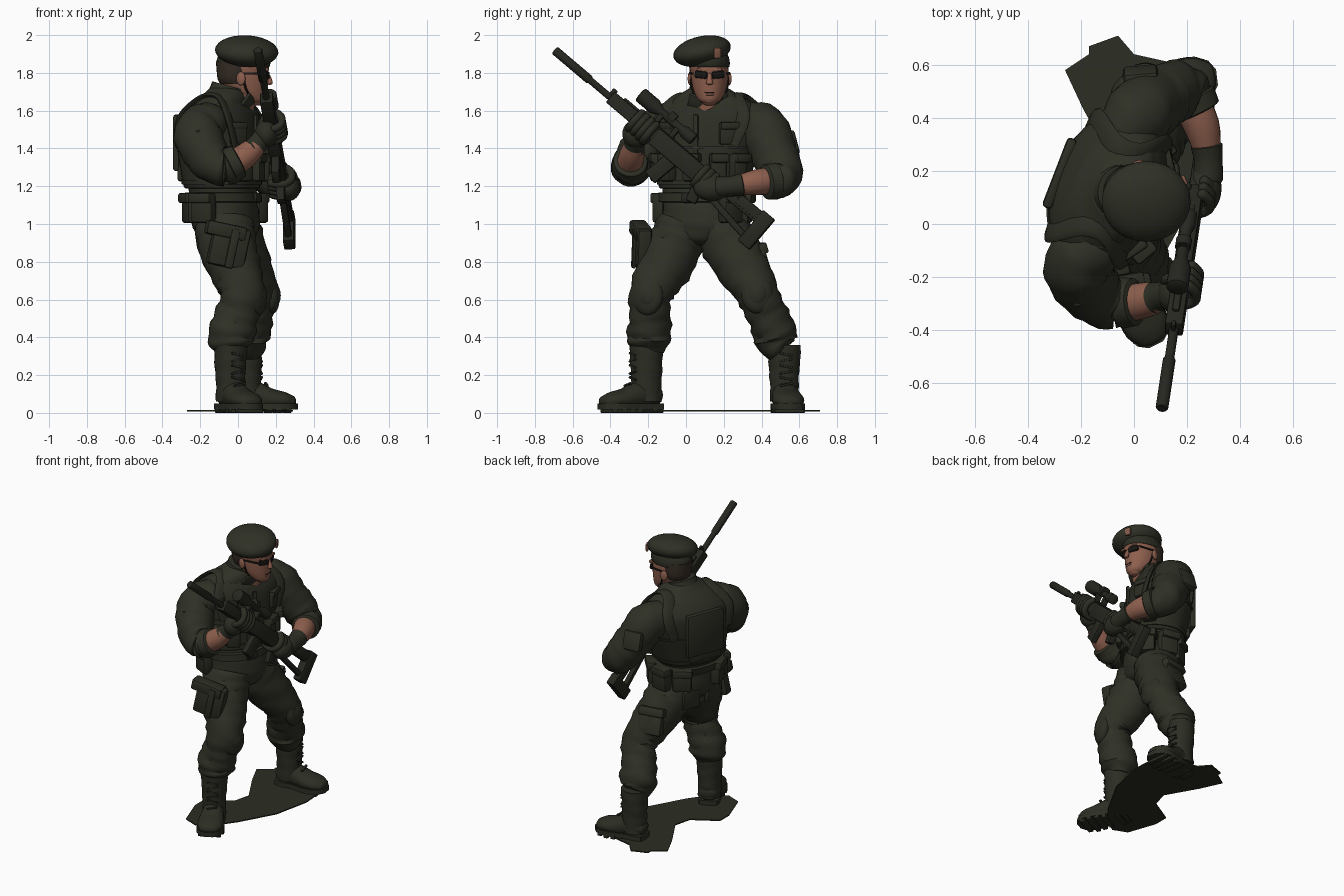
import bpy, bmesh, math
from mathutils import Vector, Matrix

def material(name, rgb):
    m = bpy.data.materials.new(name)
    m.diffuse_color = (*rgb, 1)
    return m
CLOTH = material("olive_cloth", (0.028, 0.030, 0.019))
GEAR = material("dark_olive_gear", (0.025, 0.027, 0.017))
GUN = material("gunmetal", (0.019, 0.020, 0.014))
SKIN = material("skin", (0.27, 0.115, 0.075))
DARK = material("black", (0.009, 0.008, 0.007))
HAIR = material("dark_hair", (0.035, 0.024, 0.017))
BADGE = material("badge_copper", (0.22, 0.10, 0.065))

def finish(name, bm, mat):
    bmesh.ops.recalc_face_normals(bm, faces=bm.faces[:])
    me = bpy.data.meshes.new(name)
    bm.to_mesh(me)
    bm.free()
    me.materials.append(mat)
    ob = bpy.data.objects.new(name, me)
    bpy.context.collection.objects.link(ob)
    return ob

def at(loc, yaw=0, tilt=0, roll=0):
    r = [Matrix.Rotation(math.radians(a), 4, x) for a, x in ((yaw, 'Z'), (tilt, 'Y'), (roll, 'X'))]
    return Matrix.Translation(loc) @ r[0] @ r[1] @ r[2]

def box(name, m, size, mat, bevel=0.012):
    bm = bmesh.new()
    bmesh.ops.create_cube(bm, size=1)
    bmesh.ops.scale(bm, vec=size, verts=bm.verts[:])
    bmesh.ops.bevel(bm, geom=bm.edges[:], offset=min(bevel, min(size) * .4), segments=2, profile=.5, affect='EDGES')
    bmesh.ops.transform(bm, matrix=m, verts=bm.verts[:])
    return finish(name, bm, mat)

def ball(name, m, radii, mat):
    bm = bmesh.new()
    bmesh.ops.create_uvsphere(bm, u_segments=28, v_segments=16, radius=1)
    bmesh.ops.scale(bm, vec=radii, verts=bm.verts[:])
    bmesh.ops.transform(bm, matrix=m, verts=bm.verts[:])
    return finish(name, bm, mat)

def prism(name, pts, z0, z1, mat):
    bm = bmesh.new()
    f = bm.faces.new([bm.verts.new((x, y, z0)) for x, y in pts])
    g = bmesh.ops.extrude_face_region(bm, geom=[f])['geom']
    bmesh.ops.translate(bm, vec=(0, 0, z1 - z0), verts=[v for v in g if isinstance(v, bmesh.types.BMVert)])
    return finish(name, bm, mat)

def power(c, p):
    return math.copysign(abs(c) ** p, c)

def loft(name, rows, mat, side=(0, 1, 0), n=24, sub=4, fold=0, dome=(0, 0), flat=False, pw=1):
    """Smooth tube through rows of (x, y, z, radius along side, other radius)."""
    rows = [Vector(tuple(r) if len(r) == 5 else (*r, r[3])) for r in rows]
    S, pts = Vector(side), []
    for i in range(len(rows) - 1):
        p0, p1, p2, p3 = (rows[min(max(k, 0), len(rows) - 1)] for k in (i - 1, i, i + 1, i + 2))
        for k in range(sub + (i == len(rows) - 2)):
            t = k / sub
            pts.append(.5 * (2 * p1 + (p2 - p0) * t + (2 * p0 - 5 * p1 + 4 * p2 - p3) * t * t
                             + (3 * p1 - p0 - 3 * p2 + p3) * t ** 3))
    c = [Vector(p[:3]) for p in pts]
    rings, run = [], 0
    for i, p in enumerate(pts):
        t = Vector((0, 0, 1)) if flat else (c[min(i + 1, len(c) - 1)] - c[max(i - 1, 0)]).normalized()
        run += (c[i] - c[i - 1]).length if i else 0
        rings.append((c[i], p[3], p[4], t, run))
    def cap(ring, sign, d):
        q, a, b, t, r = ring
        out = []
        for ang in (25, 48, 68, 84):
            s, k = math.sin(math.radians(ang)), math.cos(math.radians(ang))
            out.append((q + t * sign * d * min(a, b) * s, a * k, b * k, t, r))
        return out
    head = cap(rings[0], -1, dome[0])[::-1] if dome[0] else []
    tail = cap(rings[-1], 1, dome[1]) if dome[1] else []
    bm, loops = bmesh.new(), []
    for q, a, b, t, r in head + rings + tail:
        u = (S - t * S.dot(t)).normalized()
        v = t.cross(u)
        loop = []
        for k in range(n):
            th = 2 * math.pi * k / n
            w = fold * (math.sin(75 * r + 2 * math.sin(th + 1)) + .6 * math.sin(35 * r + 3 * th))
            loop.append(bm.verts.new(q + u * (a + w) * power(math.cos(th), pw) + v * (b + w) * power(math.sin(th), pw)))
        loops.append(loop)
    for A, B in zip(loops, loops[1:]):
        for k in range(n):
            bm.faces.new((A[k], A[(k + 1) % n], B[(k + 1) % n], B[k]))
    bm.faces.new(loops[0])
    bm.faces.new(loops[-1])
    return finish(name, bm, mat)

# Torso: rows of height, centre, half width, half depth, twisted to its right
S, F, PW = Vector((.36, .933, 0)), Vector((.933, -.36, 0)), .88
T = [(.885, -.05, .09, .06, .08), (.92, -.055, .085, .14, .14), (1.0, -.065, .08, .205, .17), (1.1, -.07, .08, .20, .165),
     (1.2, -.085, .09, .215, .17), (1.35, -.095, .11, .248, .185), (1.5, -.10, .13, .275, .19),
     (1.58, -.095, .135, .275, .172), (1.64, -.08, .13, .225, .14), (1.69, -.062, .122, .15, .112), (1.72, -.055, .12, .10, .09)]
def trow(z, off=0):
    for a, b in zip(T, T[1:]):
        if a[0] <= z <= b[0]:
            k = (z - a[0]) / (b[0] - a[0])
            r = [p + (q - p) * k for p, q in zip(a, b)]
            return (r[1], r[2], z, r[3] + off, r[4] + off)
def on(ang, z, off=0):
    x, y, z, w, d = trow(z, off)
    a = math.radians(ang)
    return Vector((x, y, z)) + F * d * power(math.cos(a), PW) + S * w * power(math.sin(a), PW)
def pouch(name, ang, z, size, off=.02, mat=GEAR):
    yaw = ang - 21
    box(name, at(on(ang, z, off), yaw), size, mat, .016)
    box(name + "_flap", at(on(ang, z + size[2] * .33, off + .004), yaw), (size[0] + .010, size[1] + .008, size[2] * .34), mat)
loft("shirt_and_hips", [trow(r[0]) for r in T], CLOTH, S, 40, fold=.002, flat=True, pw=PW)
loft("vest", [trow(z, o) for z, o in ((1.19, .005), (1.2, .02), (1.3, .02), (1.42, .02), (1.54, .018), (1.6, .012), (1.64, 0))],
     GEAR, S, 40, flat=True, pw=PW)
for z, h in ((1.22, .012), (1.405, .008)):
    loft("vest_band", [trow(z - h, .02), trow(z - h, .028), trow(z + h, .028), trow(z + h, .02)], GEAR, S, 40, 1, flat=True, pw=PW)
loft("belt", [trow(z, o) for z, o in ((1.115, .01), (1.118, .024), (1.165, .024), (1.168, .01))], GEAR, S, 40, 1, flat=True, pw=PW)
box("belt_buckle", at(on(0, 1.14, .025), -21), (.025, .08, .055), GUN)
box("vest_zip", at(on(0, 1.47, .02), -21), (.02, .03, .22), GEAR)
box("vest_back_panel", at(on(180, 1.43, .008), 159), (.04, .28, .30), GEAR, .015)
box("vest_back_flap", at(on(180, 1.27, .012), 159), (.035, .24, .09), GEAR, .015)
for a in (-58, -29, 0, 29, 58):
    pouch("vest_pouch", a, 1.30, (.06, .09, .15), .03)
for a in (-35, 35):
    pouch("chest_pocket", a, 1.48, (.03, .11, .12), .016)
for a in (-97, -142, 142, 100, 62):
    pouch("belt_pouch", a, 1.085, (.07, .125, .16), .008 if abs(a) > 110 else .03)
for s in (-1, 1):
    mid = Vector((-.085, .13, 0)) + S * s * .16
    path = [on(s * 40, 1.42, .018), on(s * 48, 1.56, .02), mid + F * .05 + Vector((0, 0, 1.668)),
            mid - F * .05 + Vector((0, 0, 1.672)), on(180 - s * 48, 1.56, .02), on(180 - s * 42, 1.42, .016)]
    loft("shoulder_strap", [(*p, .045, .014) for p in path], GEAR, S, 12)

# Collar, neck and head
loft("collar", [(-.085, .12, 1.62, .13, .115), (-.06, .12, 1.68, .11, .10), (-.045, .12, 1.73, .10, .095)], CLOTH)
for s in (-1, 1):
    box("collar_flap", at((.05, .12 + s * .07, 1.64), s * 35, 25, s * 28), (.02, .085, .09), CLOTH, .008)
loft("neck", [(-.01, .12, 1.56, .08, .085), (.01, .122, 1.64, .076, .08), (.02, .125, 1.72, .075)], SKIN)
loft("head", [(.10, .125, 1.64, .035, .035), (.082, .125, 1.658, .06, .068), (.055, .125, 1.70, .083, .10),
              (.037, .125, 1.75, .095, .122), (.03, .125, 1.80, .10, .132), (.03, .12, 1.85, .10, .13), (.03, .12, 1.92, .07, .09)],
     SKIN, n=32, flat=True, dome=(.4, 0))
loft("short_hair", [(-.01, .123, 1.74, .085, .082), (-.015, .123, 1.765, .097, .092), (-.012, .122, 1.80, .103, .100), (-.005, .12, 1.86, .104, .112)],
     HAIR, n=32, flat=True)
loft("nose", [(.153, .125, 1.795, .011), (.165, .125, 1.765, .014), (.17, .125, 1.745, .02, .014)], SKIN, n=12, dome=(.5, .6))
box("mouth", at((.150, .125, 1.697)), (.012, .052, .006), DARK, .002)
box("lower_lip", at((.148, .125, 1.687)), (.016, .044, .012), SKIN, .004)
box("brow", at((.148, .125, 1.818)), (.03, .13, .018), SKIN, .008)
ball("chin", at((.118, .125, 1.658)), (.03, .035, .024), SKIN)
for s in (-1, 1):
    y = .125
    ball("ear", at((.015, y + s * .103, 1.77), s * 15), (.025, .012, .036), SKIN)
    box("sunglass_lens", at((.147, y + s * .045, 1.79), s * 24, 0, s * 6), (.02, .072, .038), DARK, .008)
    box("sunglass_arm", at((.075, y + s * .098, 1.797), s * -8), (.12, .008, .012), DARK, .003)
    loft("chin_strap", [(.03, y + s * .102, 1.78, .006), (.04, y + s * .092, 1.72, .006), (.07, y + s * .068, 1.665, .006),
                        (.085, y, 1.633, .006)], DARK, (1, 0, 0), 8)
ball("beret_crown", at((.046, .085, 1.915), 0, 3, 12), (.168, .155, .079), CLOTH)
loft("beret_band", [(.028, .122, 1.832, .104, .134), (.028, .122, 1.835, .109, .140), (.03, .12, 1.868, .111, .143), (.03, .12, 1.90, .10, .13)],
     GEAR, n=32, sub=2, flat=True)
box("beret_badge", at((.190, .165, 1.905), 25), (.016, .04, .055), BADGE, .012)

# Arms: rolled sleeves, bare forearms, glove cuffs
loft("left_sleeve", [(-.03, .36, 1.535, .115), (.02, .415, 1.5, .130), (.08, .46, 1.39, .125), (.145, .5, 1.29, .116),
                     (.19, .495, 1.235, .102), (.23, .445, 1.225, .086)], CLOTH, (1, 0, 0), fold=.004, dome=(.9, 0))
loft("left_cuff", [(.213, .475, 1.228, .098), (.237, .425, 1.222, .092)], CLOTH, (0, 0, 1), dome=(.12, .12))
loft("left_forearm", [(.2, .48, 1.235, .07), (.255, .37, 1.22, .068), (.28, .25, 1.2, .045)], SKIN, (0, 0, 1))
loft("left_glove_cuff", [(.274, .295, 1.208, .060), (.28, .24, 1.2, .054), (.28, .17, 1.195, .056)], GEAR, (0, 0, 1), dome=(.15, .5))
loft("right_sleeve", [(-.16, -.09, 1.535, .112), (-.21, -.15, 1.485, .130), (-.18, -.23, 1.39, .122), (-.12, -.285, 1.315, .108),
                      (-.06, -.295, 1.302, .096), (-.015, -.295, 1.32, .085)], CLOTH, (1, 0, 0), fold=.004, dome=(.9, 0))
loft("right_cuff", [(-.045, -.298, 1.308, .096), (.002, -.294, 1.332, .09)], CLOTH, dome=(.12, .12))
loft("right_forearm", [(-.05, -.305, 1.3, .07), (.05, -.285, 1.37, .066), (.12, -.27, 1.44, .045)], SKIN)
loft("right_glove_cuff", [(.078, -.278, 1.398, .060), (.10, -.273, 1.42, .054), (.15, -.262, 1.475, .056)], GEAR, dome=(.15, .5))
box("right_sleeve_pocket", at((-.235, -.25, 1.44), 225, 15), (.04, .13, .13), CLOTH, .015)
box("left_sleeve_pocket", at((.025, .56, 1.43), 95, -15), (.05, .13, .13), CLOTH, .015)

# Rifle, built along its own axis: s from muzzle, sideways, up
A = Vector((.17, 1.12, -.95)).normalized()
U = Vector((0, .647, .763))
U = (U - A * U.dot(A)).normalized()
G = Matrix.Translation((.105, -.695, 1.92)) @ Matrix((A, A.cross(U), U)).transposed().to_4x4()
def gtube(name, rows, up=0, n=20):
    loft(name, [(*(G @ Vector((s, 0, up))), r) for s, r in rows], GUN, (1, 0, 0), n, 1)
def gbox(name, s0, s1, half, u0, u1, tilt=0):
    m = G @ Matrix.Translation(((s0 + s1) / 2, 0, (u0 + u1) / 2)) @ Matrix.Rotation(math.radians(tilt), 4, 'Y')
    box(name, m, (s1 - s0, half * 2, u1 - u0), GUN, .008)
gtube("suppressor", [(0, .020), (.006, .024), (.24, .024), (.25, .018)])
gtube("barrel", [(.24, .018), (.60, .018)])
gbox("front_sight", .37, .40, .008, 0, .05)
gbox("handguard", .39, .72, .034, -.035, .038)
gbox("top_rail", .45, .98, .014, .03, .05)
gbox("receiver", .70, 1.08, .034, -.055, .045)
gbox("magazine", .80, .88, .022, -.19, -.03, 10)
gbox("pistol_grip", 1.03, 1.09, .022, -.15, -.03, -15)
gbox("stock_upper_bar", 1.06, 1.46, .022, -.012, .035)
gbox("stock_lower_bar", 1.12, 1.46, .018, -.10, -.065, 8)
gbox("stock_cheek", 1.26, 1.44, .026, .0, .06)
gbox("butt", 1.40, 1.48, .03, -.14, .07)
gtube("scope", [(.50, .034), (.505, .042), (.60, .042), (.645, .022), (.78, .022), (.81, .033), (.87, .033), (.875, .026)], .115)
gtube("scope_turret", [(.69, .03), (.73, .03)], .13)
for s in (.66, .77):
    gbox("scope_mount", s - .015, s + .015, .02, .045, .11)

# Gloved hands gripping the rifle
for nm, s0, palm, rad in (("right", .575, (.15, -.262, 1.478), (.06, .075, .075)), ("left", 1.03, (.268, .135, 1.19), (.062, .095, .068))):
    ball(nm + "_palm", at(palm), rad, GEAR)
    for i in range(4):
        pts = [G @ Vector((s0 + i * .033, a, u)) for a, u in ((-.05, -.05), (.01, -.065), (.055, -.04), (.06, .01), (.035, .045))]
        loft(nm + "_finger", [(*p, .021) for p in pts], GEAR, A, 10, 3, dome=(.9, .9))
    pts = [G @ Vector((s0 + .06 + k, a, u)) for k, a, u in ((0, -.05, -.04), (-.01, -.055, .01), (-.03, -.03, .045))]
    loft(nm + "_thumb", [(*p, .021) for p in pts], GEAR, A, 10, 3, dome=(.9, .9))

# Legs and boots
LEGS = {"right": ([(-.07, -.01, 1.0, .14, .155), (-.06, -.055, .9, .148, .155), (-.02, -.115, .77, .142, .14), (.025, -.185, .64, .117, .118),
                   (.0, -.19, .53, .108, .115), (-.035, -.195, .42, .118, .125), (-.04, -.2, .365, .108, .112), (-.04, -.205, .33, .085, .085)],
                  (-.04, -.21), (.45, -.89), (.095, -.20, .62), -25),
        "left": ([(-.04, .17, 1.0, .135, .15), (-.01, .225, .9, .148, .15), (.04, .3, .77, .14, .14), (.095, .375, .64, .115, .118),
                  (.075, .425, .53, .108, .115), (.045, .472, .42, .118, .125), (.04, .485, .365, .108, .112), (.04, .51, .33, .085, .085)],
                 (.04, .52), (.992, .12), (.17, .378, .63), 5)}
OUT = [(-.085, .03), (-.075, .06), (-.03, .07), (.06, .07), (.14, .088), (.2, .088), (.25, .066), (.275, .03)]
for nm, (rows, (ax, ay), (dx, dy), knee, kyaw) in LEGS.items():
    loft(nm + "_trouser_leg", rows, CLOTH, fold=.006, n=28)
    ball(nm + "_knee_pad", at(knee, kyaw, -8), (.048, .085, .105), GEAR)
    ball(nm + "_knee_cap", at(Vector(knee) + Vector((.012, 0, 0)), kyaw, -8), (.044, .06, .07), GEAR)
    yaw = math.degrees(math.atan2(dy, dx))
    def foot(s, w):
        return (ax + dx * s - dy * w, ay + dy * s + dx * w)
    loft(nm + "_boot_shaft", [(ax, ay, .06, .076, .082), (ax, ay, .16, .076, .082), (ax, ay, .27, .084, .086), (ax, ay, .36, .088, .09)],
         GEAR, (-dy, dx, 0), fold=.002)
    loft(nm + "_boot_foot", [(*foot(s, 0), z, w, h) for s, z, w, h in ((-.06, .085, .055, .05), (-.03, .09, .068, .06), (.05, .09, .07, .075),
         (.13, .073, .082, .058), (.2, .066, .083, .046), (.24, .058, .064, .036))], GEAR, (-dy, dx, 0), dome=(.5, .8))
    prism(nm + "_boot_sole", [foot(s, w) for s, w in OUT] + [foot(s, -w) for s, w in OUT[::-1]], .018, .05, GEAR)
    for s, w in ((-.06, .11), (-.02, .14), (.07, .145), (.12, .165), (.17, .178), (.22, .15)):
        box(nm + "_tread", at((*foot(s, 0), .015), yaw), (.032, w, .03), GEAR, .004)
    for i in range(6):
        box(nm + "_lace", at((*foot(.08 + max(0, 1 - i) * .03, 0), .15 + i * .032), yaw, 0, 12 * (-1) ** i), (.018, .07, .012), GUN, .004)

# Thigh gear
box("thigh_holster", at((-.05, -.235, .88), -80, 0, -12), (.075, .20, .22), GEAR, .018)
box("thigh_holster_flap", at((-.065, -.24, .965), -80, 0, -12), (.09, .215, .075), GEAR, .015)
box("thigh_holster_strip", at((-.03, -.275, .87), -80, 0, -12), (.02, .045, .21), GEAR, .008)
box("left_cargo_pocket", at((.0, .39, .80), 100, -18), (.07, .17, .18), CLOTH, .018)
box("left_cargo_flap", at((-.005, .378, .865), 100, -18), (.085, .18, .06), CLOTH, .012)
box("right_rear_pocket", at((-.205, .0, .93), 185, 8), (.03, .13, .13), CLOTH, .01)
box("left_rear_pocket", at((-.18, .2, .93), 160, 8), (.03, .13, .13), CLOTH, .01)

# Thin flat patch underfoot
prism("ground_patch", [(-.19, .43), (-.26, .58), (-.17, .64), (-.17, .67), (-.06, .71), (.0, .64), (.18, .6), (.28, .5), (.29, .36), (.235, .1),
                       (.1, -.14), (.02, -.25), (-.1, -.34), (-.2, -.3), (-.27, -.1), (-.27, 0), (-.1, .1), (-.07, .22)], .008, .016, GEAR)

# Smooth shading with crisp edges
for ob in bpy.data.objects:
    ob.select_set(True)
bpy.context.view_layer.objects.active = bpy.data.objects["vest"]
bpy.ops.object.shade_smooth_by_angle(angle=math.radians(40))
